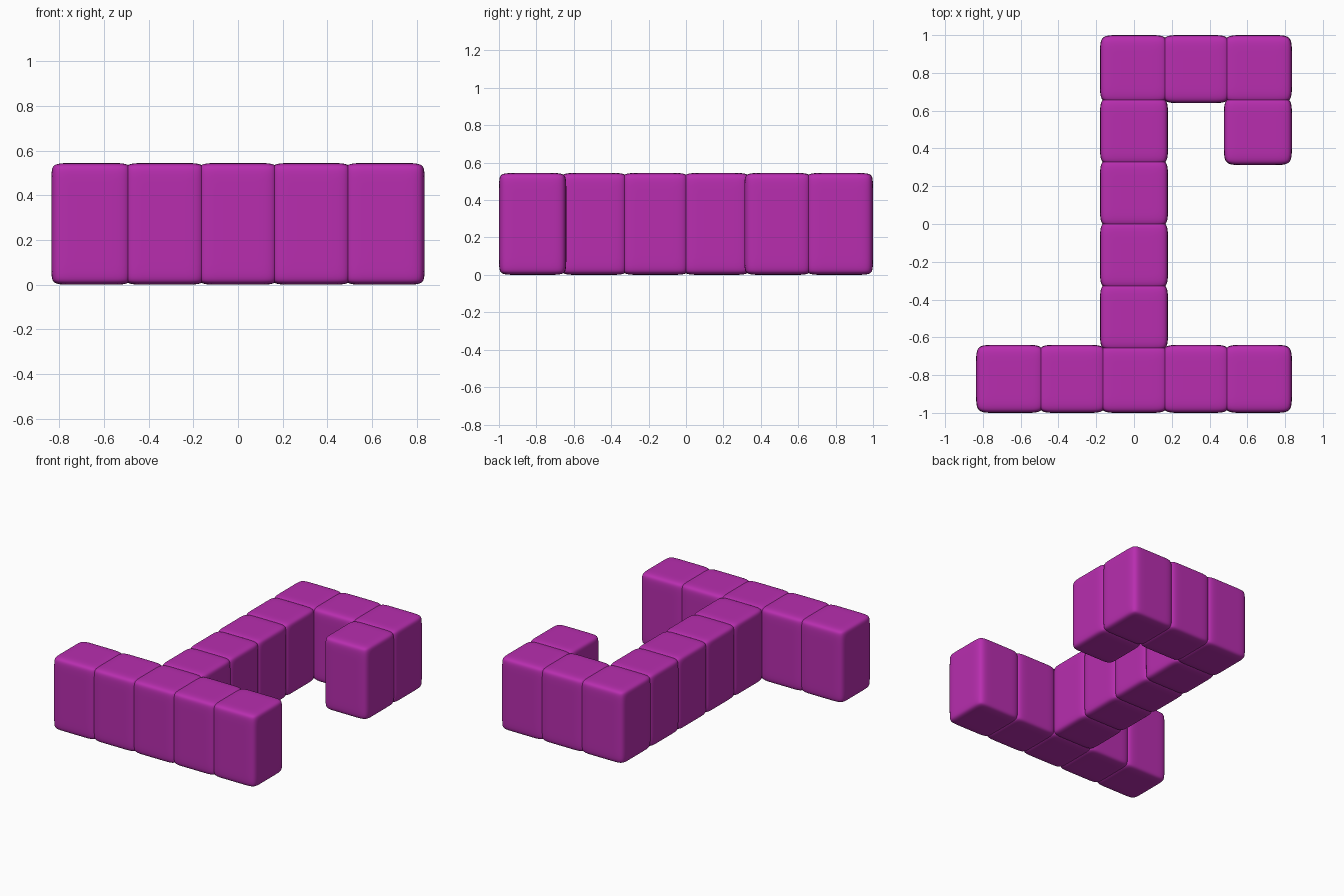
import bpy

if "Cube" in bpy.data.objects:
    bpy.data.objects.remove(bpy.data.objects["Cube"])

PITCH = 0.328
HALF, HALF_Z = 0.18, 0.2725
LOOP, LOOP_Z = 0.09, 0.215   # support loops that set the corner softness

# Plan of the blocks, back row first
PLAN = ["..###",
        "..#.#",
        "..#..",
        "..#..",
        "..#..",
        "#####"]

mat = bpy.data.materials.new("magenta")
mat.diffuse_color = (0.48, 0.027, 0.43, 1)
mat.use_nodes = True
mat.node_tree.nodes["Principled BSDF"].inputs["Base Color"].default_value = mat.diffuse_color


def block_mesh():
    """Cube cage with support loops, made from a 4x4x4 lattice of surface quads."""
    xy = (-HALF, -LOOP, LOOP, HALF)
    zs = (0, HALF_Z - LOOP_Z, HALF_Z + LOOP_Z, 2 * HALF_Z)
    verts, index, faces = [], {}, []

    def vert(key):
        if key not in index:
            index[key] = len(verts)
            verts.append((xy[key[0]], xy[key[1]], zs[key[2]]))
        return index[key]

    for axis in range(3):
        for side in (0, 3):
            for i in range(3):
                for j in range(3):
                    quad = []
                    for u, v in ((i, j), (i + 1, j), (i + 1, j + 1), (i, j + 1)):
                        key = [0, 0, 0]
                        key[axis] = side
                        key[(axis + 1) % 3] = u
                        key[(axis + 2) % 3] = v
                        quad.append(vert(tuple(key)))
                    faces.append(quad if side else quad[::-1])
    me = bpy.data.meshes.new("block")
    me.from_pydata(verts, [], faces)
    me.polygons.foreach_set("use_smooth", [True] * len(faces))
    me.materials.append(mat)
    return me


# Soft-cornered blocks placed on the grid
mesh = block_mesh()
for row, line in enumerate(PLAN):
    for col, mark in enumerate(line):
        if mark == "#":
            ob = bpy.data.objects.new(f"block_{row}_{col}", mesh)
            ob.location = ((col - 2) * PITCH, (2.5 - row) * PITCH, 0)
            sub = ob.modifiers.new("soften", 'SUBSURF')
            sub.levels = sub.render_levels = 3
            bpy.context.collection.objects.link(ob)
